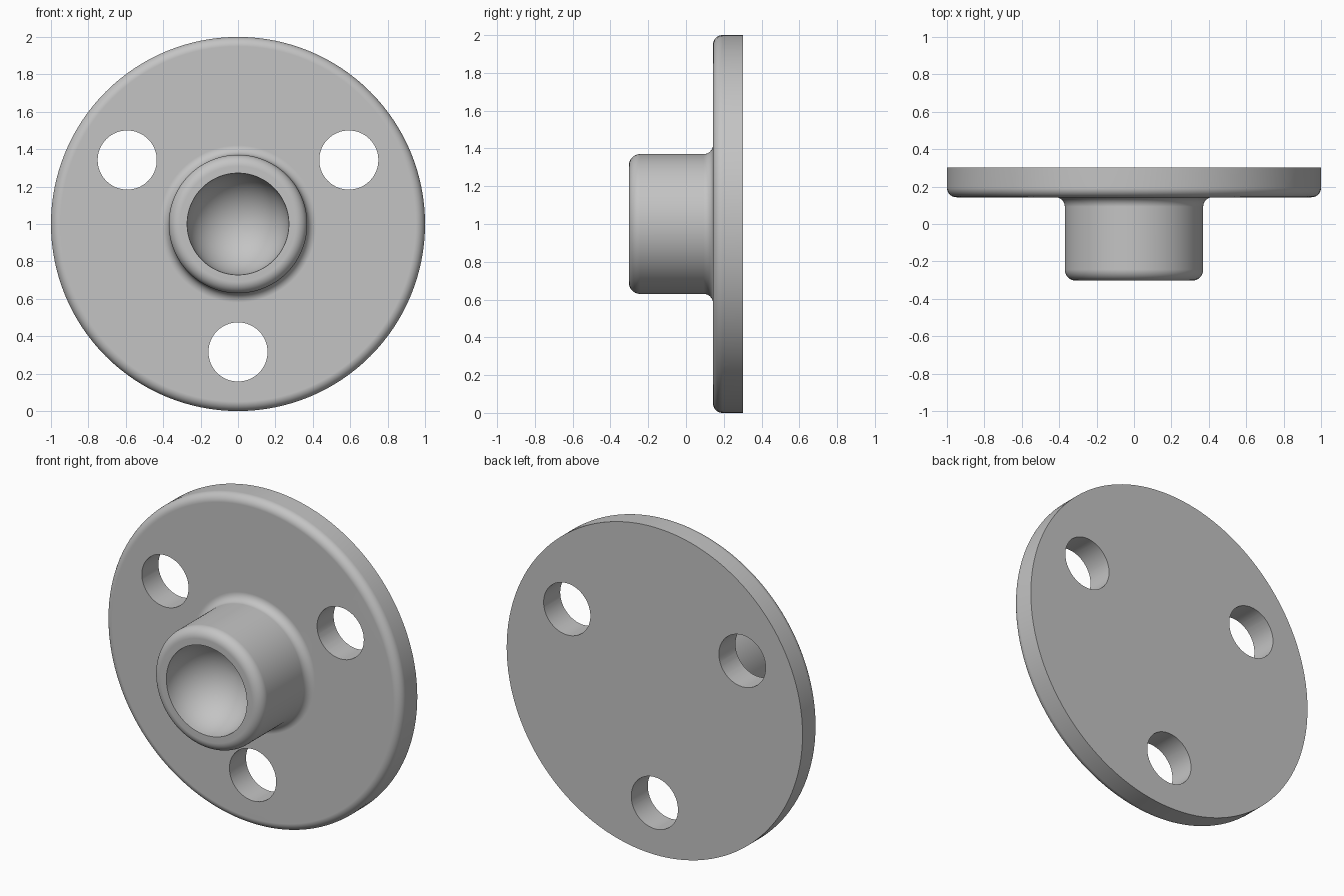
import bpy, bmesh, math
from mathutils import Vector, Matrix

cube = bpy.data.objects.get("Cube")
if cube:
    bpy.data.objects.remove(cube, do_unlink=True)

CENTRE = Vector((0, 0, 1))
BACK, FACE, NOSE = 0.303, 0.143, -0.303
PLATE_R, HUB_R, BOWL_R = 1.0, 0.37, 0.272
HOLE_R, HOLE_RING = 0.158, 0.684

metal = bpy.data.materials.new("plain grey")
metal.use_nodes = True
GREY = (0.55, 0.55, 0.55, 1)
metal.diffuse_color = GREY
metal.node_tree.nodes["Principled BSDF"].inputs["Base Color"].default_value = GREY


def arc(r, y, rad_r, rad_y, start, end, steps=8):
    """Points (radius, y) along an elliptical arc, angles in degrees."""
    angles = [math.radians(start + (end - start) * i / steps) for i in range(steps + 1)]
    return [(r + rad_r * math.cos(a), y + rad_y * math.sin(a)) for a in angles]


def make_object(name, bm):
    mesh = bpy.data.meshes.new(name)
    bm.to_mesh(mesh)
    bm.free()
    mesh.materials.append(metal)
    obj = bpy.data.objects.new(name, mesh)
    bpy.context.collection.objects.link(obj)
    return obj


# Half section: back, rounded rim, fillet, rounded nose, spherical bowl
profile = [(0, BACK), (PLATE_R, BACK)]
profile += arc(PLATE_R - 0.05, FACE + 0.05, 0.05, 0.05, 0, -90)
profile += arc(HUB_R + 0.05, FACE - 0.05, 0.05, 0.05, 90, 180)
profile += arc(HUB_R - 0.06, NOSE + 0.06, 0.06, 0.06, 0, -90)
profile += arc(0, NOSE, BOWL_R, BOWL_R, 0, 90, 20)

bm = bmesh.new()
verts = [bm.verts.new((r, y, CENTRE.z)) for r, y in profile]
edges = [bm.edges.new(pair) for pair in zip(verts, verts[1:])]
bmesh.ops.spin(bm, geom=verts + edges, cent=CENTRE, axis=(0, 1, 0),
               angle=math.tau, steps=128, use_duplicate=False)
bmesh.ops.remove_doubles(bm, verts=bm.verts, dist=1e-4)
bmesh.ops.recalc_face_normals(bm, faces=bm.faces)
flange = make_object("flange_with_hub", bm)

# Three bolt holes, one at the bottom
bm = bmesh.new()
for i in range(3):
    a = math.radians(-90 + 120 * i)
    spot = CENTRE + HOLE_RING * Vector((math.cos(a), 0, math.sin(a))) + Vector((0, 0.22, 0))
    bmesh.ops.create_cone(bm, cap_ends=True, segments=64, radius1=HOLE_R, radius2=HOLE_R,
                          depth=0.4, matrix=Matrix.Translation(spot) @ Matrix.Rotation(math.pi / 2, 4, "X"))
cutter = make_object("bolt_hole_cutter", bm)
cutter.hide_render = True

cut = flange.modifiers.new("bolt holes", "BOOLEAN")
cut.operation, cut.solver, cut.object = "DIFFERENCE", "EXACT", cutter
bpy.ops.object.select_all(action="DESELECT")
flange.select_set(True)
bpy.context.view_layer.objects.active = flange
bpy.ops.object.modifier_apply(modifier=cut.name)
bpy.data.objects.remove(cutter, do_unlink=True)

# Smooth curves, crisp flats
bpy.ops.object.shade_smooth_by_angle(angle=math.radians(30))
flats = flange.modifiers.new("flat face normals", "WEIGHTED_NORMAL")
flats.keep_sharp = True
